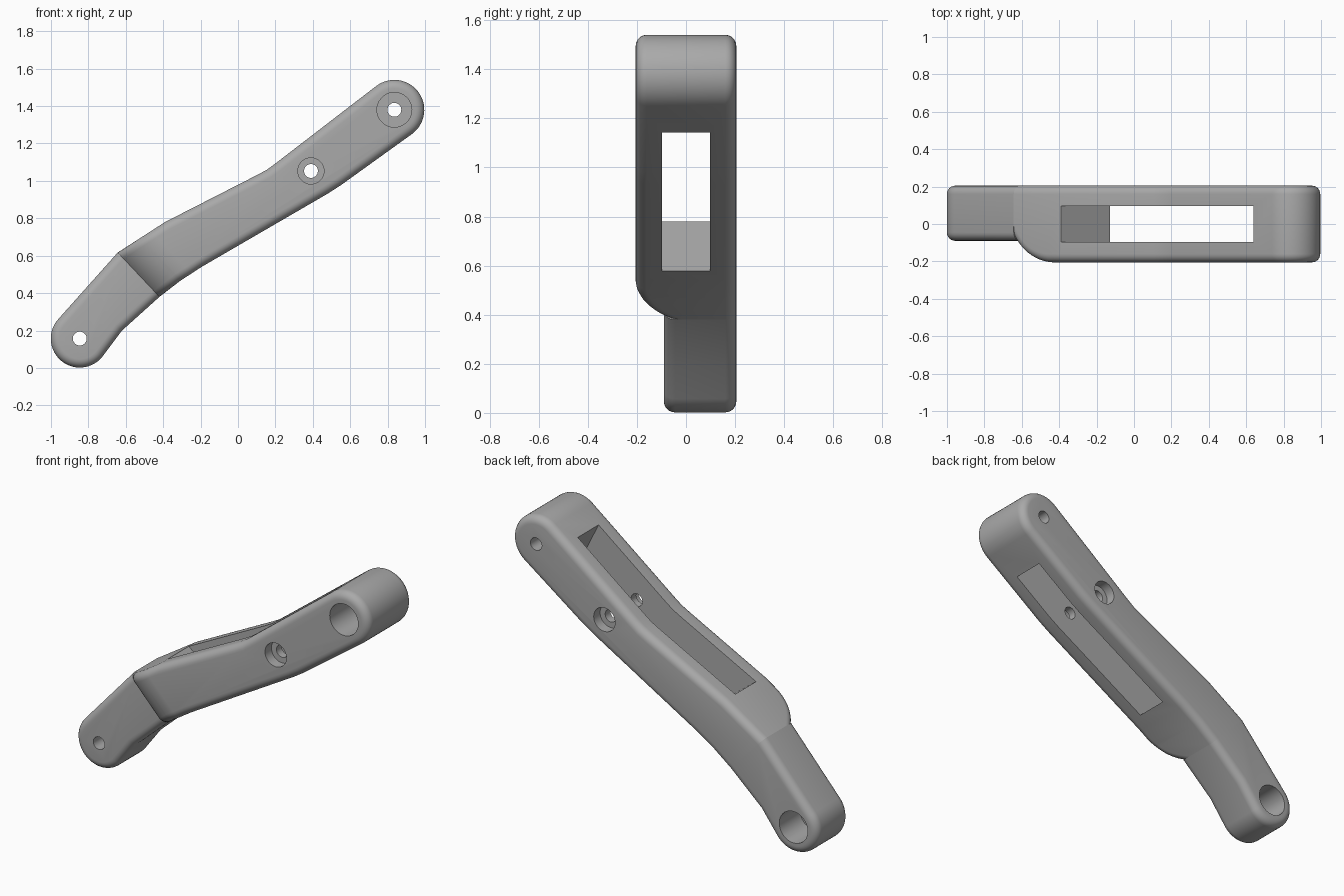
import bpy, bmesh
from math import sin, cos, radians
from mathutils import Vector, Matrix

cube = bpy.data.objects.get("Cube")
if cube:
    bpy.data.objects.remove(cube, do_unlink=True)

grey = bpy.data.materials.new("mid_grey")
grey.use_nodes = True
grey.diffuse_color = (0.4, 0.4, 0.4, 1)
grey.node_tree.nodes["Principled BSDF"].inputs["Base Color"].default_value = (0.4, 0.4, 0.4, 1)

FRONT, BACK, STEP = -0.205, 0.205, -0.09
FOOT, HEAD, MID = (-0.846, 0.157), (0.836, 1.38), (0.39, 1.053)
TOP, LOW = (-0.643, 0.617), (-0.42, 0.38)      # ends of the step line
joint = Vector((TOP[0], 0, TOP[1]))
along = Vector((TOP[1] - LOW[1], 0, LOW[0] - TOP[0])).normalized()


def arc(centre, r, a0, a1, n=28):
    angles = [radians(a0 + (a1 - a0) * i / n) for i in range(n + 1)]
    return [(centre[0] + r * cos(a), centre[1] + r * sin(a)) for a in angles]


def prism(profile, y0, y1):
    """Extrude an x-z outline along y."""
    bm = bmesh.new()
    face = bm.faces.new([bm.verts.new((x, y0, z)) for x, z in profile])
    out = bmesh.ops.extrude_face_region(bm, geom=[face])
    moved = [v for v in out["geom"] if isinstance(v, bmesh.types.BMVert)]
    bmesh.ops.translate(bm, verts=moved, vec=(0, y1 - y0, 0))
    bmesh.ops.recalc_face_normals(bm, faces=bm.faces)
    return bm


def round_rims(bm):
    """Round the front and back outlines, leaving the joint plane alone."""
    rims = []
    for e in bm.edges:
        mid = (e.verts[0].co + e.verts[1].co) / 2
        tilt = sorted(abs(f.normal.y) for f in e.link_faces)
        if tilt[0] < 0.01 and tilt[-1] > 0.3 and abs((mid - joint).dot(along)) > 1e-3:
            rims.append(e)
    bmesh.ops.bevel(bm, geom=rims, offset=0.045, segments=6, profile=0.5,
                    affect='EDGES', clamp_overlap=False)


def finish(bm, name):
    mesh = bpy.data.meshes.new(name)
    bm.to_mesh(mesh)
    bm.free()
    mesh.materials.append(grey)
    obj = bpy.data.objects.new(name, mesh)
    bpy.context.collection.objects.link(obj)
    return obj


def cut(obj, bm):
    """Subtract a temporary cutter."""
    cutter = finish(bm, "cutter")
    cutter.hide_render = True
    mod = obj.modifiers.new("cut", 'BOOLEAN')
    mod.operation, mod.solver, mod.object = 'DIFFERENCE', 'EXACT', cutter
    bpy.context.view_layer.objects.active = obj
    bpy.ops.object.modifier_apply(modifier=mod.name)
    bpy.data.objects.remove(cutter, do_unlink=True)


def bore(obj, centre, r, y0, y1):
    cut(obj, prism(arc(centre, r, 0, 350, 35), y0, y1))


# Thin lower arm with its round end
bm = prism(arc(FOOT, 0.155, 138, 320) + [(-0.62, 0.20), LOW, TOP], STEP, BACK)
round_rims(bm)
lower_arm = finish(bm, "lower_arm")

# Wide upper arm
upper = [LOW, (-0.31, 0.465), (-0.195, 0.54), (0.48, 0.932), (0.55, 0.977)]
upper += arc(HEAD, 0.16, -54, 128)
upper += [(0.20, 1.093), (0.155, 1.06), (0.105, 1.033), (-0.39, 0.78), TOP]
bm = prism(upper, FRONT, BACK)

# Curved shoulder, planed down to the thin arm
run, radius, depth = 0.22, 0.268, STEP - FRONT
centre = joint + along * run + Vector((0, FRONT + radius, 0))
for i in range(1, 13):
    a = radians(55.2 * i / 12)
    n = Vector((0, -cos(a), 0)) - along * sin(a)
    out = bmesh.ops.bisect_plane(bm, geom=bm.verts[:] + bm.edges[:] + bm.faces[:], dist=1e-5,
                                 plane_co=centre + n * radius, plane_no=n, clear_outer=True)
    edges = [e for e in out["geom_cut"] if isinstance(e, bmesh.types.BMEdge)]
    bmesh.ops.edgeloop_fill(bm, edges=edges)
bmesh.ops.recalc_face_normals(bm, faces=bm.faces)
bm.normal_update()
round_rims(bm)
upper_arm = finish(bm, "upper_arm")

# Slot through the upper arm
cut(upper_arm, prism([(-0.65, 0.98), (0.13, 0.38), (0.92, 0.86), (0.5, 1.715)], -0.097, 0.097))

# Pin holes and counterbores
for obj, hole in ((lower_arm, FOOT), (upper_arm, MID), (upper_arm, HEAD)):
    bore(obj, hole, 0.037, -0.4, 0.4)
bore(lower_arm, FOOT, 0.093, 0.01, 0.4)
bore(upper_arm, HEAD, 0.093, -0.4, 0.1)
bore(upper_arm, MID, 0.07, -0.4, -0.145)
bore(upper_arm, MID, 0.07, 0.145, 0.4)

# Smooth the rounded surfaces and keep crisp edges
for obj in (lower_arm, upper_arm):
    bpy.ops.object.select_all(action='DESELECT')
    obj.select_set(True)
    bpy.context.view_layer.objects.active = obj
    bpy.ops.object.shade_smooth_by_angle(angle=radians(25))
